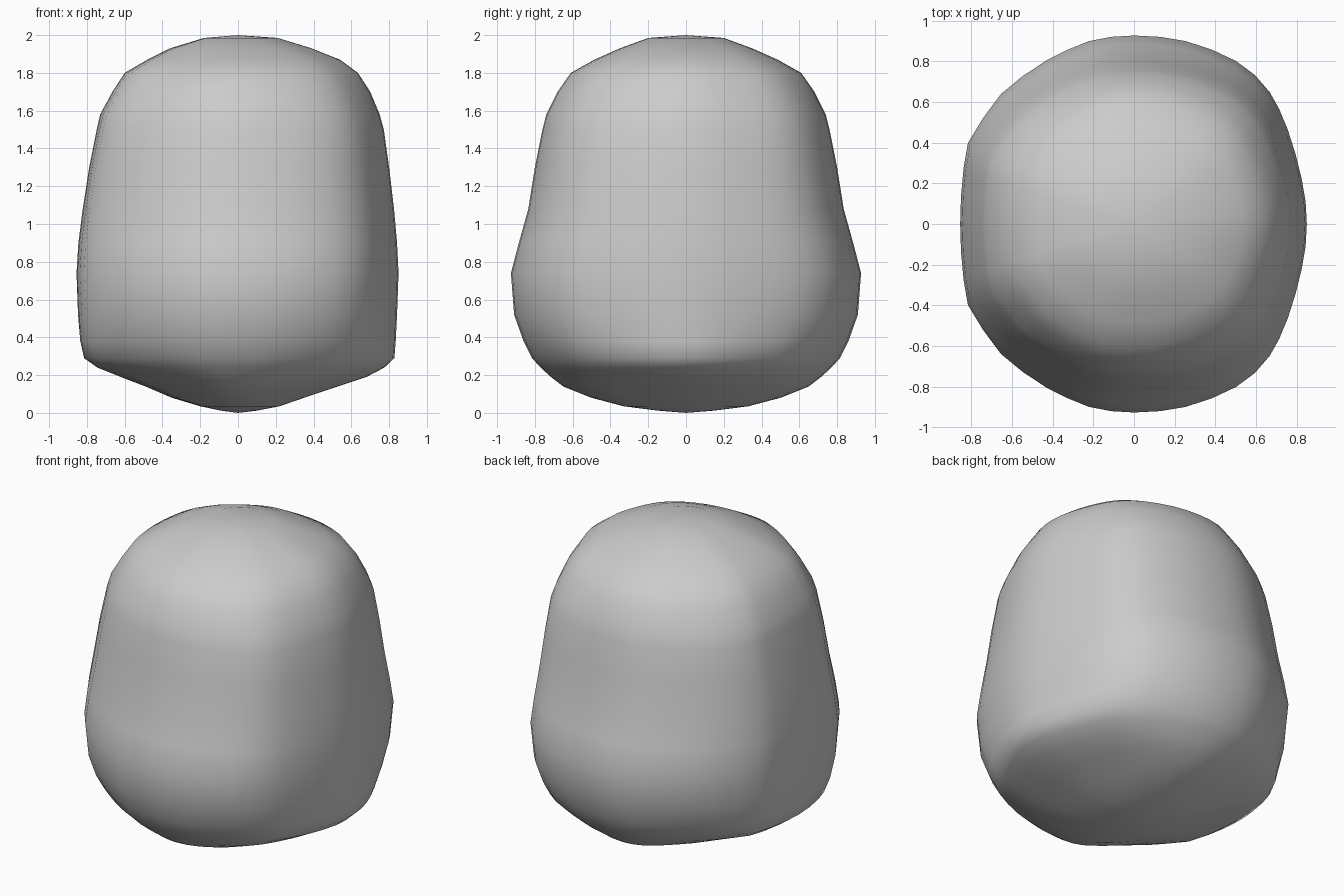
import bpy, bmesh

# Profile rings: height, left x radius, right x radius, y radius, corner tuck
RINGS = [
    (0.012, 0.09, 0.10, 0.15, 0.05),
    (0.035, 0.20, 0.22, 0.33, 0.06), (0.08, 0.35, 0.35, 0.50, 0.06),
    (0.14, 0.49, 0.53, 0.65, 0.06), (0.19, 0.62, 0.68, 0.715, 0.06),
    (0.24, 0.745, 0.775, 0.77, 0.06), (0.29, 0.815, 0.828, 0.815, 0.05),
    (0.38, 0.835, 0.835, 0.86, 0.03), (0.52, 0.847, 0.842, 0.91, 0.01),
    (0.74, 0.855, 0.85, 0.927, 0), (0.90, 0.845, 0.842, 0.885, 0),
    (1.08, 0.822, 0.826, 0.835, 0), (1.30, 0.788, 0.80, 0.80, 0),
    (1.50, 0.748, 0.772, 0.76, 0), (1.58, 0.73, 0.75, 0.74, 0.01),
    (1.70, 0.665, 0.70, 0.68, 0.015), (1.80, 0.60, 0.635, 0.61, 0.02),
    (1.87, 0.48, 0.54, 0.485, 0.02), (1.93, 0.36, 0.39, 0.35, 0.02),
    (1.985, 0.18, 0.21, 0.20, 0.02),
]

# Back half of the plan outline, right to left, as fractions of the radii
HALF = [(1, 0), (0.993, 0.12), (0.97, 0.24), (0.935, 0.37), (0.89, 0.50),
        (0.84, 0.61), (0.785, 0.70), (0.70, 0.79), (0.59, 0.865), (0.45, 0.925),
        (0.30, 0.97), (0.15, 0.993), (0, 1), (-0.13, 0.993), (-0.26, 0.97),
        (-0.38, 0.925), (-0.50, 0.87), (-0.64, 0.785), (-0.765, 0.69),
        (-0.87, 0.56), (-0.955, 0.43), (-0.98, 0.30), (-0.995, 0.15), (-1, 0)]
OUTLINE = HALF + [(x, -y) for x, y in HALF[-2:0:-1]]
SEG = len(OUTLINE)

# Rounded body lofted from the outline
bm = bmesh.new()
loops = []
for z, left, right, ry, tuck in RINGS:
    loop = []
    for x, y in OUTLINE:
        k = 1 - tuck * 4 * (x * y) ** 2 / (x * x + y * y) ** 2
        rx = right if x >= 0 else left
        loop.append(bm.verts.new((rx * x * k, ry * y * k, z)))
    loops.append(loop)
for lo, hi in zip(loops, loops[1:]):
    for i in range(SEG):
        j = (i + 1) % SEG
        bm.faces.new((lo[i], lo[j], hi[j], hi[i]))

# Closing fans at the bottom and top
for loop, z in ((loops[0], 0.0), (loops[-1], 2.0)):
    tip = bm.verts.new((0, 0, z))
    for i in range(SEG):
        bm.faces.new((loop[i], loop[(i + 1) % SEG], tip))
bmesh.ops.recalc_face_normals(bm, faces=bm.faces)
for f in bm.faces:
    f.smooth = True

mesh = bpy.data.meshes.new("rounded_body")
bm.to_mesh(mesh)
bm.free()
body = bpy.data.objects.new("rounded_body", mesh)
bpy.context.collection.objects.link(body)
